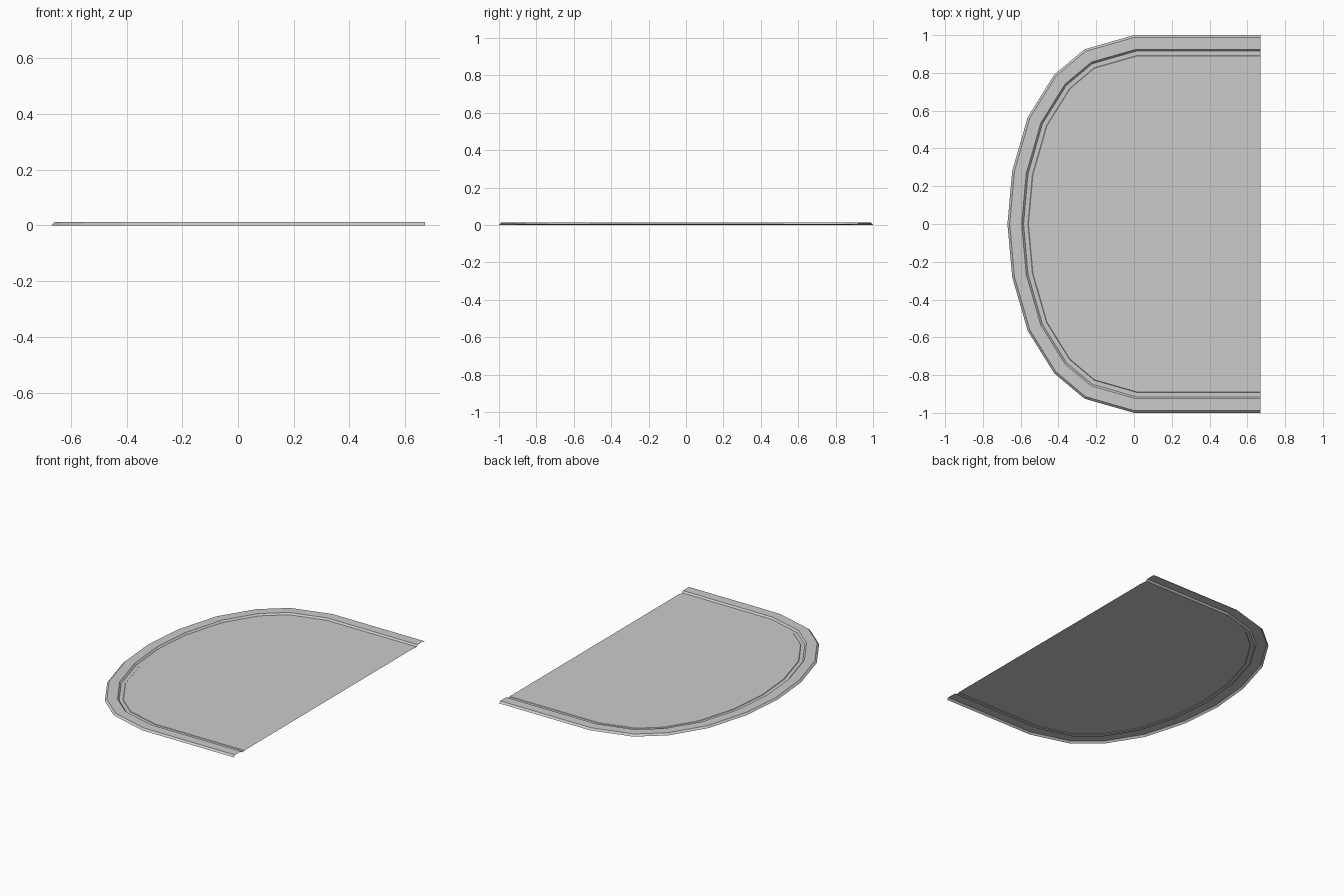
import bpy, bmesh
from mathutils import Vector

if "Cube" in bpy.data.objects:
    bpy.data.objects.remove(bpy.data.objects["Cube"])

# Flat grey plastic
mat = bpy.data.materials.new("light grey")
mat.diffuse_color = (0.6, 0.6, 0.6, 1)
mat.use_nodes = True
mat.node_tree.nodes["Principled BSDF"].inputs["Base Color"].default_value = mat.diffuse_color

# Half of the outer outline, mirrored in y
half = [(0.67, 1.0), (0.0, 1.0), (-0.262, 0.925), (-0.423, 0.79),
        (-0.563, 0.565), (-0.645, 0.28)]
outline = [Vector(p) for p in half + [(-0.67, 0.0)]]
outline += [Vector((x, -y)) for x, y in reversed(half)]


def offset(points, d):
    """Mitred inward offset of the open outline."""
    normals = []
    for a, b in zip(points, points[1:]):
        t = (b - a).normalized()
        normals.append(Vector((-t.y, t.x)))
    result = []
    for i, p in enumerate(points):
        n1 = normals[max(i - 1, 0)]
        n2 = normals[min(i, len(normals) - 1)]
        m = (n1 + n2).normalized()
        result.append(p + m * (d / m.dot(n1)))
    return result


# Rim cross-section: (distance inward, height)
profile = [(0.0, 0.0), (0.012, 0.012), (0.075, 0.012), (0.085, 0.001),
           (0.108, 0.001), (0.111, 0.004)]

bm = bmesh.new()
rings = [[bm.verts.new((p.x, p.y, z)) for p in offset(outline, d)]
         for d, z in profile]

# Raised rim and groove, open at the straight end
for outer, inner in zip(rings, rings[1:]):
    for i in range(len(outline) - 1):
        bm.faces.new((outer[i], outer[i + 1], inner[i + 1], inner[i]))

# Flat floor panel
bm.faces.new(rings[-1])
bm.normal_update()

mesh = bpy.data.meshes.new("rimmed_floor_mat")
bm.to_mesh(mesh)
bm.free()
mesh.materials.append(mat)
obj = bpy.data.objects.new("rimmed_floor_mat", mesh)
bpy.context.collection.objects.link(obj)
